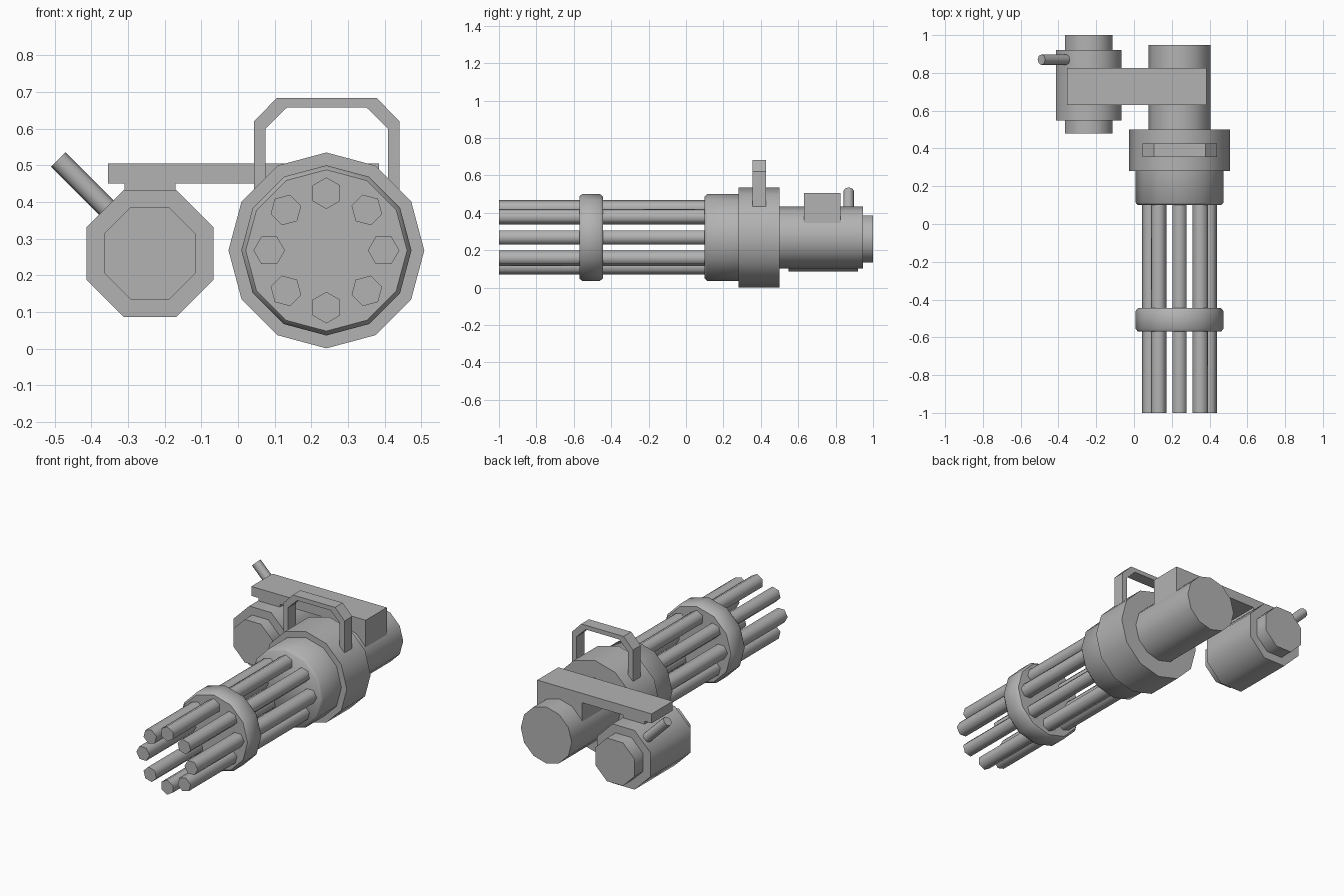
import bpy, bmesh, math
from mathutils import Vector, Matrix

cube = bpy.data.objects.get("Cube")
if cube:
    bpy.data.objects.remove(cube, do_unlink=True)

GREY = (0.45, 0.45, 0.45, 1.0)
mat = bpy.data.materials.new("gunmetal grey")
mat.use_nodes = True
mat.diffuse_color = GREY
mat.node_tree.nodes["Principled BSDF"].inputs["Base Color"].default_value = GREY


def finish(name, bm, smooth=None):
    """Turn a bmesh into a named object, optionally smooth up to an angle."""
    bmesh.ops.recalc_face_normals(bm, faces=bm.faces)
    mesh = bpy.data.meshes.new(name)
    bm.to_mesh(mesh)
    bm.free()
    mesh.materials.append(mat)
    ob = bpy.data.objects.new(name, mesh)
    bpy.context.collection.objects.link(ob)
    if smooth:
        bpy.ops.object.select_all(action='DESELECT')
        ob.select_set(True)
        bpy.context.view_layer.objects.active = ob
        bpy.ops.object.shade_smooth_by_angle(angle=math.radians(smooth))
    return ob


def lathe(name, x, z, profile, sides, phase=0.0, smooth=35):
    """Polygonal solid along y; profile lists (y, radius) from front to back."""
    bm = bmesh.new()
    rings = []
    for y, r in profile:
        angles = [phase + math.tau * i / sides for i in range(sides)]
        rings.append([bm.verts.new((x + r * math.cos(a), y, z + r * math.sin(a)))
                      for a in angles])
    for a, b in zip(rings, rings[1:]):
        for i in range(sides):
            j = (i + 1) % sides
            bm.faces.new((a[i], a[j], b[j], b[i]))
    bm.faces.new(rings[0])
    bm.faces.new(rings[-1])
    return finish(name, bm, smooth)


def box(name, lo, hi):
    lo, hi = Vector(lo), Vector(hi)
    bm = bmesh.new()
    bmesh.ops.create_cube(bm, size=1)
    bmesh.ops.scale(bm, vec=hi - lo, verts=bm.verts)
    bmesh.ops.translate(bm, vec=(lo + hi) / 2, verts=bm.verts)
    return finish(name, bm)


AX, AZ = 0.241, 0.268      # main barrel axis
PX, PZ = -0.24, 0.26       # side pod axis

# Eight hexagonal barrels, each with a corner pointing outward
for i in range(8):
    a = math.tau * i / 8
    lathe(f"barrel_{i + 1}", AX + 0.156 * math.cos(a), AZ + 0.156 * math.sin(a),
          [(-1.0, 0.043), (0.15, 0.043)], 6, phase=a, smooth=65)

# Clamp ring, housings and rear motor on the main axis
lathe("barrel_clamp", AX, AZ,
      [(-0.57, 0.220), (-0.555, 0.232), (-0.46, 0.232), (-0.445, 0.220)], 12, smooth=50)
lathe("front_housing", AX, AZ,
      [(0.10, 0.220), (0.113, 0.232), (0.30, 0.232)], 12, smooth=50)
lathe("main_housing", AX, AZ, [(0.28, 0.267), (0.50, 0.267)], 12)
lathe("rear_motor", AX, AZ, [(0.48, 0.165), (0.947, 0.165)], 12)

# Octagonal side pod with narrower end caps
K = 1 / math.cos(math.pi / 8)
lathe("side_pod", PX, PZ, [(0.548, 0.173 * K), (0.92, 0.173 * K)], 8, math.pi / 8, 50)
lathe("pod_front_cap", PX, PZ, [(0.48, 0.126 * K), (0.56, 0.126 * K)], 8, math.pi / 8, 50)
lathe("pod_rear_cap", PX, PZ, [(0.91, 0.126 * K), (1.0, 0.126 * K)], 8, math.pi / 8, 50)

# Bridge joining the pod and the motor
box("bridge_plate", (-0.355, 0.63, 0.45), (0.385, 0.825, 0.505))
box("bridge_pod_neck", (-0.31, 0.63, 0.42), (-0.17, 0.825, 0.455))
box("bridge_motor_block", (0.095, 0.63, 0.30), (0.385, 0.825, 0.455))

# Crank rod sticking out of the pod at 45 degrees
start, end = Vector((-0.33, 0.87, 0.356)), Vector((-0.49, 0.87, 0.516))
bm = bmesh.new()
bmesh.ops.create_cone(bm, cap_ends=True, segments=8, radius1=0.028, radius2=0.028,
                      depth=(end - start).length)
turn = (end - start).to_track_quat('Z', 'Y').to_matrix().to_4x4()
bmesh.ops.transform(bm, matrix=Matrix.Translation((start + end) / 2) @ turn, verts=bm.verts)
finish("pod_rod", bm, 50)

# Carry handle: half outline (outer, inner), mirrored and given depth
half = [((0.198, 0.40), (0.167, 0.40)), ((0.198, 0.62), (0.167, 0.60)),
        ((0.137, 0.683), (0.108, 0.658))]
path = [(s * o[0], o[1], s * n[0], n[1]) for s, pts in ((-1, half), (1, half[::-1]))
        for o, n in pts]
bm = bmesh.new()
sections = []
for ox, oz, ix, iz in path:
    sections.append([bm.verts.new((AX + 0.001 + x, y, z)) for x, y, z in
                     ((ox, 0.356, oz), (ox, 0.427, oz), (ix, 0.427, iz), (ix, 0.356, iz))])
for a, b in zip(sections, sections[1:]):
    for i in range(4):
        j = (i + 1) % 4
        bm.faces.new((a[i], a[j], b[j], b[i]))
bm.faces.new(sections[0])
bm.faces.new(sections[-1])
finish("carry_handle", bm)
